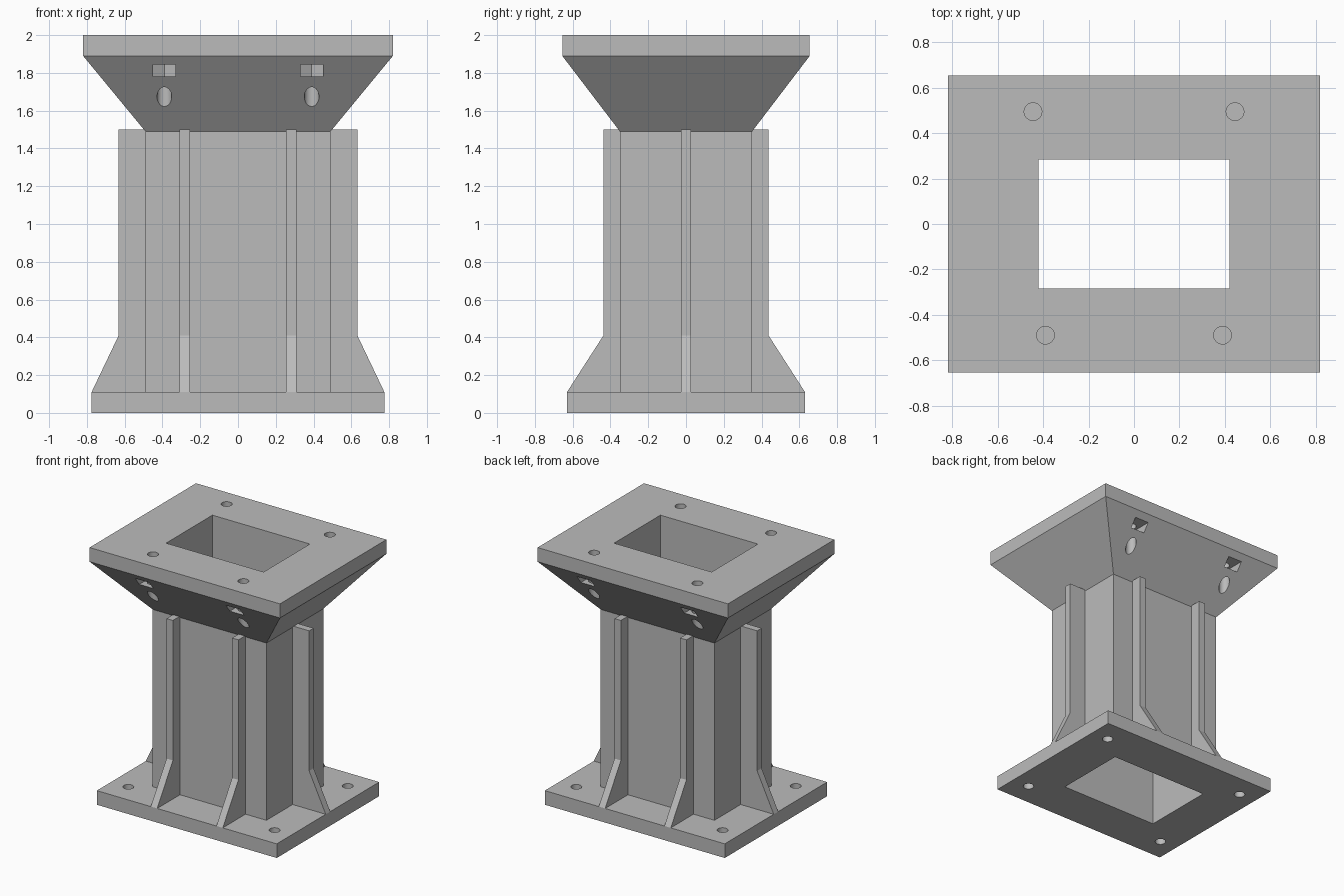
import bpy, bmesh, math
from mathutils import Matrix, Vector

if "Cube" in bpy.data.objects:
    bpy.data.objects.remove(bpy.data.objects["Cube"])

grey = bpy.data.materials.new("plain grey")
grey.use_nodes = True
GREY = (0.5, 0.5, 0.5, 1)
grey.diffuse_color = GREY
grey.node_tree.nodes["Principled BSDF"].inputs["Base Color"].default_value = GREY

HOLE_X, HOLE_Y = 0.42, 0.285      # central opening
COL_X, COL_Y = 0.49, 0.35         # column outside
BASE_X, BASE_Y, BASE_Z = 0.775, 0.63, 0.11
TOP_X, TOP_Y = 0.82, 0.655
NECK, LIP, TOP = 1.49, 1.89, 2.0
BOLT_R = 0.039


def finish(name, bm):
    bmesh.ops.recalc_face_normals(bm, faces=bm.faces)
    mesh = bpy.data.meshes.new(name)
    bm.to_mesh(mesh)
    bm.free()
    mesh.materials.append(grey)
    ob = bpy.data.objects.new(name, mesh)
    bpy.context.collection.objects.link(ob)
    return ob


def frame(name, outline):
    """Rectangular tube: (half x, half y, z) rings joined in a closed loop."""
    bm = bmesh.new()
    rings = [[bm.verts.new((sx * x, sy * y, z))
              for sx, sy in ((-1, -1), (1, -1), (1, 1), (-1, 1))]
             for x, y, z in outline]
    for a, b in zip(rings, rings[1:] + rings[:1]):
        for i in range(4):
            j = (i + 1) % 4
            bm.faces.new((a[i], a[j], b[j], b[i]))
    return finish(name, bm)


def prism(name, points, direction):
    """Flat outline pushed along a direction."""
    bm = bmesh.new()
    face = bm.faces.new([bm.verts.new(p) for p in points])
    made = bmesh.ops.extrude_face_region(bm, geom=[face])["geom"]
    verts = [g for g in made if isinstance(g, bmesh.types.BMVert)]
    bmesh.ops.translate(bm, verts=verts, vec=Vector(direction))
    return finish(name, bm)


def bolt_cutter(x, y, z0, z1):
    bm = bmesh.new()
    bmesh.ops.create_cone(bm, cap_ends=True, segments=32, radius1=BOLT_R,
                          radius2=BOLT_R, depth=z1 - z0,
                          matrix=Matrix.Translation((x, y, (z0 + z1) / 2)))
    return finish("bolt_cutter", bm)


def nut_cutter(x, y):
    """Slot open to the outside, ending in a hexagon corner."""
    w, s = 0.06, math.copysign(1, y)
    r = w / math.cos(math.pi / 6)
    out = s * TOP_Y
    pts = [(x - w, out), (x + w, out), (x + w, y - s * r / 2),
           (x, y - s * r), (x - w, y - s * r / 2)]
    return prism("nut_cutter", [(a, b, 1.78) for a, b in pts], (0, 0, 0.065))


def cut(ob, cutters):
    for c in cutters:
        c.hide_render = True
        mod = ob.modifiers.new("cut", 'BOOLEAN')
        mod.operation, mod.solver, mod.object = 'DIFFERENCE', 'EXACT', c
    graph = bpy.context.evaluated_depsgraph_get()
    mesh = bpy.data.meshes.new_from_object(ob.evaluated_get(graph))
    ob.modifiers.clear()
    ob.data = mesh
    for c in cutters:
        bpy.data.objects.remove(c)
    bpy.ops.object.select_all(action='DESELECT')
    ob.select_set(True)
    bpy.context.view_layer.objects.active = ob
    bpy.ops.object.shade_smooth_by_angle(angle=math.radians(25))


# Base plate with four corner bolt holes
base = frame("base_plate", [(BASE_X, BASE_Y, 0), (BASE_X, BASE_Y, BASE_Z),
                            (HOLE_X, HOLE_Y, BASE_Z), (HOLE_X, HOLE_Y, 0)])
cut(base, [bolt_cutter(x, y, -0.1, 0.3)
           for x in (-0.63, 0.63) for y in (-0.45, 0.45)])

# Hollow column
frame("column", [(COL_X, COL_Y, BASE_Z), (COL_X, COL_Y, NECK),
                 (HOLE_X, HOLE_Y, NECK), (HOLE_X, HOLE_Y, BASE_Z)])

# Flared head with vertical bolt holes and nut slots
head = frame("flared_head", [(COL_X, COL_Y, NECK), (TOP_X, TOP_Y, LIP),
                             (TOP_X, TOP_Y, TOP), (HOLE_X, HOLE_Y, TOP),
                             (HOLE_X, HOLE_Y, NECK)])
bolts = [(s * x, y) for s in (-1, 1) for x, y in ((0.39, -0.49), (0.445, 0.495))]
cut(head, [bolt_cutter(x, y, 1.4, 2.1) for x, y in bolts]
    + [nut_cutter(x, y) for x, y in bolts])


# Stiffening ribs with spread feet
def rib_outline(wall, edge, foot):
    return [(wall, BASE_Z), (foot, BASE_Z), (edge, 0.41), (edge, 1.5), (wall, 1.5)]


RIB = 0.055
for s, side in ((-1, "front"), (1, "back")):
    for x, hand in ((-0.2825, "right"), (0.2825, "left")):
        prism(f"{side}_{hand}_rib",
              [(x - RIB / 2, s * d, z) for d, z in rib_outline(COL_Y, 0.437, BASE_Y)],
              (RIB, 0, 0))
for s, hand in ((-1, "right"), (1, "left")):
    prism(f"{hand}_side_rib",
          [(s * d, -RIB / 2, z) for d, z in rib_outline(COL_X, 0.632, BASE_X)],
          (0, RIB, 0))
